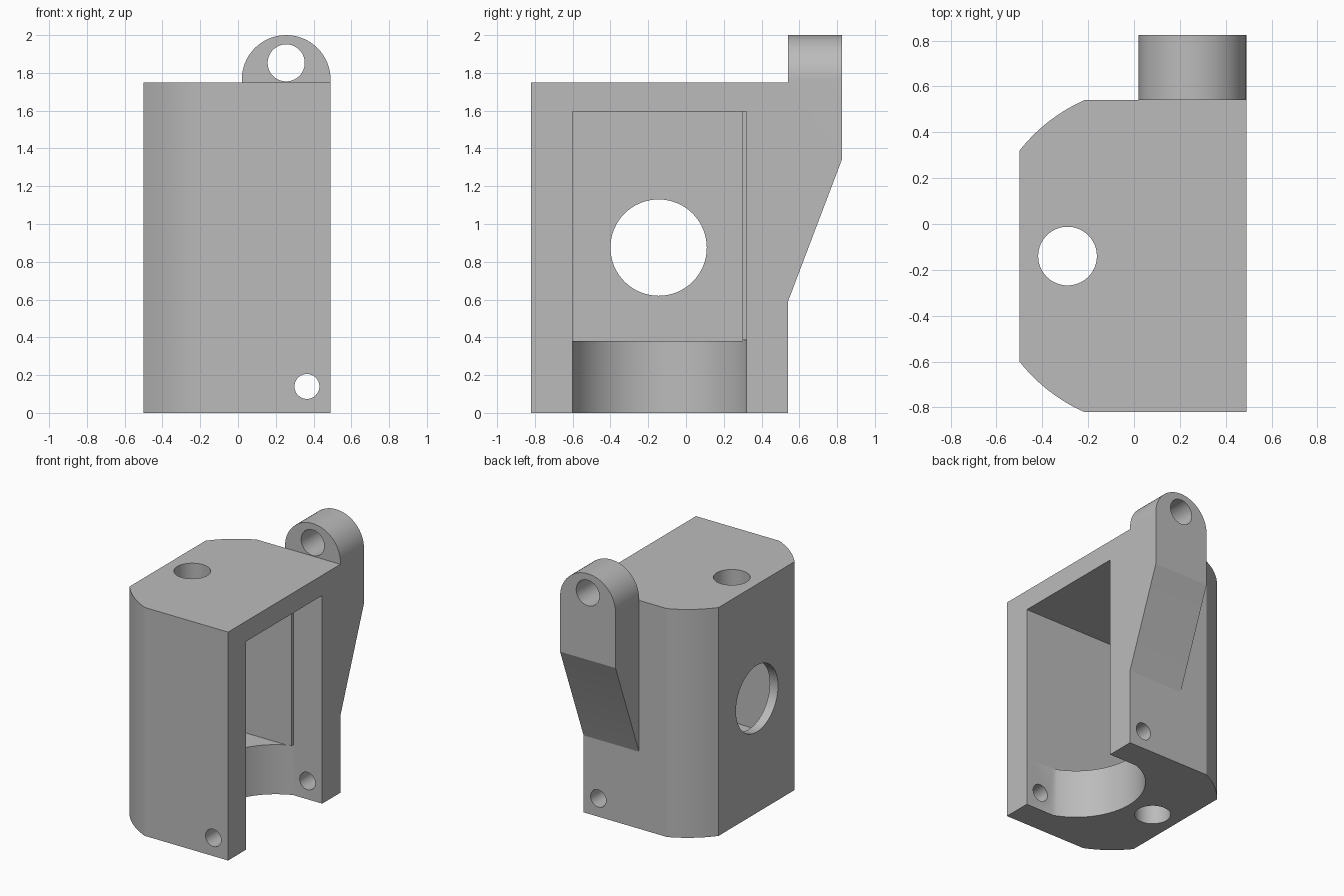
import bpy, bmesh
from math import cos, sin, pi, atan2, hypot
from mathutils import Vector

if "Cube" in bpy.data.objects:
    bpy.data.objects.remove(bpy.data.objects["Cube"], do_unlink=True)

grey = bpy.data.materials.new("plain grey")
grey.use_nodes = True
colour = (0.5, 0.5, 0.5, 1)
grey.diffuse_color = colour
grey.node_tree.nodes["Principled BSDF"].inputs["Base Color"].default_value = colour


def arc(cx, cy, r, start, end, steps=24):
    return [(cx + r * cos(start + (end - start) * i / steps),
             cy + r * sin(start + (end - start) * i / steps)) for i in range(steps + 1)]


def prism(name, outline, axis, low, high):
    """Extrude a 2D outline along one axis."""
    def place(u, v, w):
        return {"x": Vector((w, u, v)), "y": Vector((u, w, v)), "z": Vector((u, v, w))}[axis]
    bm = bmesh.new()
    face = bm.faces.new([bm.verts.new(place(u, v, low)) for u, v in outline])
    new = bmesh.ops.extrude_face_region(bm, geom=[face])["geom"]
    bmesh.ops.translate(bm, vec=place(0, 0, high - low),
                        verts=[g for g in new if isinstance(g, bmesh.types.BMVert)])
    bmesh.ops.recalc_face_normals(bm, faces=bm.faces)
    mesh = bpy.data.meshes.new(name)
    bm.to_mesh(mesh)
    bm.free()
    mesh.materials.append(grey)
    obj = bpy.data.objects.new(name, mesh)
    bpy.context.collection.objects.link(obj)
    return obj


def rod(name, u, v, r, axis, low, high):
    return prism(name, arc(u, v, r, 0, 2 * pi, 64)[:-1], axis, low, high)


def combine(target, tool, operation="DIFFERENCE"):
    """Apply a boolean and discard the tool."""
    tool.hide_render = True
    mod = target.modifiers.new("cut", "BOOLEAN")
    mod.operation, mod.object, mod.solver = operation, tool, "EXACT"
    bpy.context.view_layer.objects.active = target
    bpy.ops.object.modifier_apply(modifier=mod.name)
    bpy.data.objects.remove(tool, do_unlink=True)


# Main block: square on the open side, arc corners on the other
left, right, front, back, mid = -0.5, 0.49, -0.82, 0.54, -0.14
cx, radius = 0.085, 0.744
a_side = atan2(0.46, left - cx)
a_back = atan2(0.68, -0.217 - cx)
corner = arc(cx, mid, radius, a_back, a_side, 12)
mirrored = [(x, 2 * mid - y) for x, y in reversed(corner)]
body = prism("housing", [(right, back)] + corner + mirrored + [(right, front)], "z", 0, 1.75)

# Hinge lug on the back: round top, sloping underside
low_x, high_x, lug_back = 0.02, right, 0.825
lug_mid, lug_r = (low_x + high_x) / 2, (high_x - low_x) / 2
lug = prism("lug", [(low_x, 0.5), (high_x, 0.5)] + arc(lug_mid, 2 - lug_r, lug_r, 0, pi, 32),
            "y", back, lug_back)
combine(lug, prism("slope", [(back, 0.59), (lug_back, 1.34), (1, 1.8), (1, 0.3), (0.4, 0.3),
                             (0.4, 0.222)], "x", -0.2, 0.7))
combine(lug, rod("lug_hole", lug_mid, 1.853, 0.098, "y", 0.4, 1))
combine(body, lug, "UNION")

# Chamber opening to the side, a little wider near its mouth
step = 0.245
combine(body, prism("chamber", [(0.7, -0.6), (0.7, 0.32), (step, 0.32), (step, 0.30),
                                (-0.43, 0.30), (-0.43, -0.6)], "z", 0.38, 1.595))

# Curved notch through the floor
ncx = 0.42
half = 0.46
a = atan2(half, step - ncx)
notch = arc(ncx, mid, hypot(half, step - ncx), a, 2 * pi - a, 40)
combine(body, prism("notch", [(0.7, mid + half)] + notch + [(0.7, mid - half)], "z", -0.2, 0.385))

# Round holes: vertical bore, side window, pin hole through both walls
combine(body, rod("bore", -0.29, mid, 0.128, "z", -0.3, 2.2))
combine(body, rod("window", -0.145, 0.875, 0.255, "x", -0.8, -0.3))
combine(body, rod("pin_hole", 0.365, 0.14, 0.066, "y", -1.2, 0.7))

# Smooth the curved walls, keep edges sharp
bpy.ops.object.select_all(action="DESELECT")
body.select_set(True)
bpy.context.view_layer.objects.active = body
bpy.ops.object.shade_smooth_by_angle(angle=0.4)
